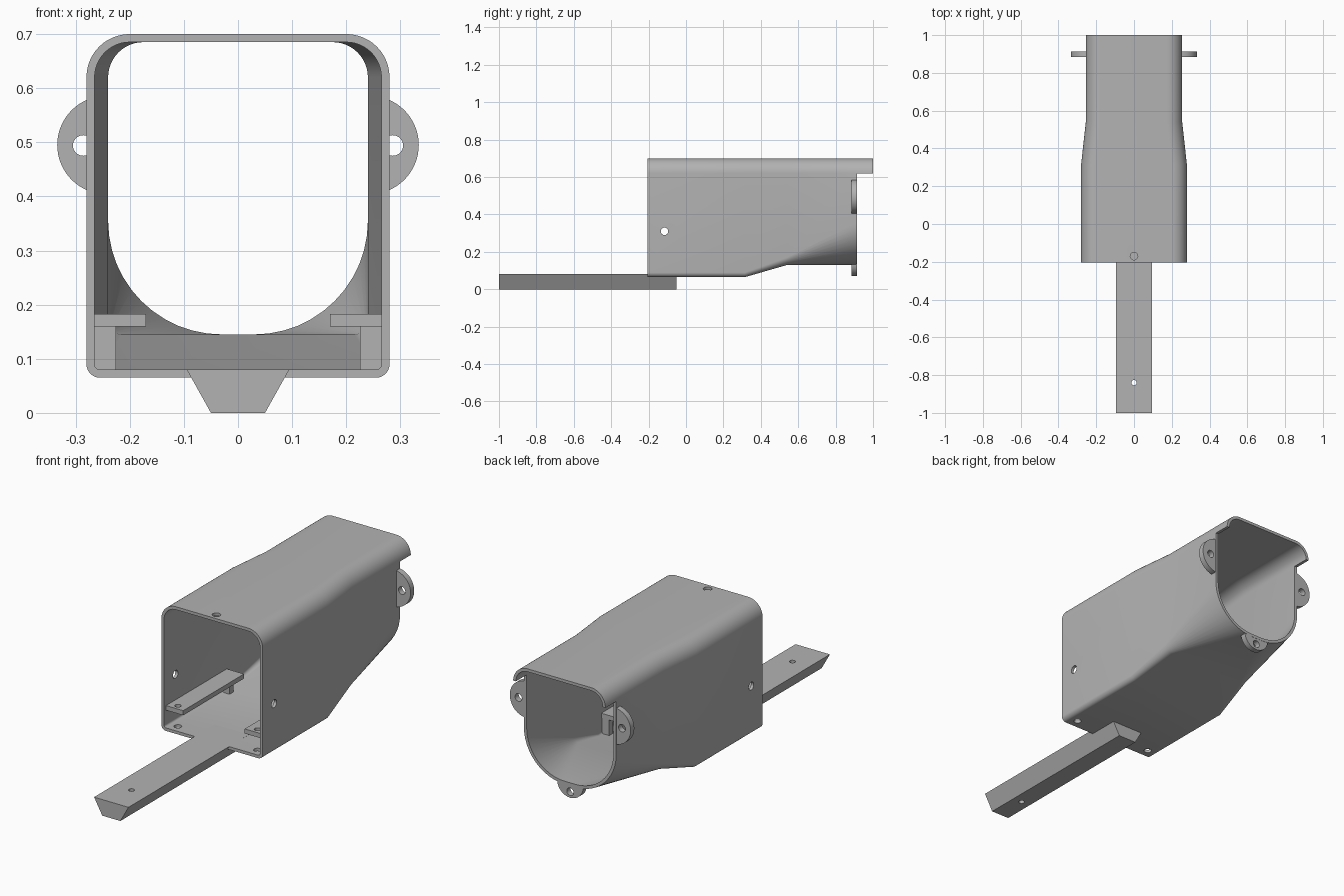
import bpy, bmesh
from math import sin, cos, pi
from mathutils import Vector

if "Cube" in bpy.data.objects:
    bpy.data.objects.remove(bpy.data.objects["Cube"])

grey = bpy.data.materials.new("plain grey")
grey.use_nodes = True
COLOUR = (0.45, 0.45, 0.45, 1)
grey.diffuse_color = COLOUR
grey.node_tree.nodes["Principled BSDF"].inputs["Base Color"].default_value = COLOUR

ARC = 12        # segments per rounded corner
WALL = 0.015


def finish(name, bm):
    bmesh.ops.recalc_face_normals(bm, faces=bm.faces)
    mesh = bpy.data.meshes.new(name)
    bm.to_mesh(mesh)
    bm.free()
    mesh.materials.append(grey)
    obj = bpy.data.objects.new(name, mesh)
    bpy.context.collection.objects.link(obj)
    return obj


def prism(name, profile, offset):
    """Extrude a closed 3D outline along an offset."""
    bm = bmesh.new()
    face = bm.faces.new([bm.verts.new(p) for p in profile])
    new = bmesh.ops.extrude_face_region(bm, geom=[face])["geom"]
    verts = [v for v in new if isinstance(v, bmesh.types.BMVert)]
    bmesh.ops.translate(bm, verts=verts, vec=offset)
    return finish(name, bm)


def box(name, low, high):
    (x0, y0, z0), (x1, y1, z1) = low, high
    base = [(x0, y0, z0), (x1, y0, z0), (x1, y1, z0), (x0, y1, z0)]
    return prism(name, base, (0, 0, z1 - z0))


def drill(obj, centre, axis, radius, depth):
    """Cut a round hole through obj, then discard the cutter."""
    bm = bmesh.new()
    bmesh.ops.create_cone(bm, cap_ends=True, segments=24, radius1=radius,
                          radius2=radius, depth=depth)
    turn = Vector((0, 0, 1)).rotation_difference(Vector(axis)).to_matrix()
    bmesh.ops.rotate(bm, verts=bm.verts, matrix=turn)
    bmesh.ops.translate(bm, verts=bm.verts, vec=centre)
    cutter = finish("hole_cutter", bm)
    cutter.hide_render = True
    mod = obj.modifiers.new("hole", "BOOLEAN")
    mod.operation, mod.solver, mod.object = "DIFFERENCE", "EXACT", cutter
    bpy.context.view_layer.objects.active = obj
    bpy.ops.object.modifier_apply(modifier=mod.name)
    bpy.data.objects.remove(cutter)


def section(y, half, low, r_low, inset):
    """Rounded cross-section, beginning with the two top corners."""
    half, low, top = half - inset, low + inset, 0.70 - inset
    r_top, r_low = 0.08 - inset, r_low - inset
    corners = [(half - r_top, top - r_top, r_top), (r_top - half, top - r_top, r_top),
               (r_low - half, low + r_low, r_low), (half - r_low, low + r_low, r_low)]
    pts = []
    for k, (cx, cz, r) in enumerate(corners):
        for i in range(ARC + 1):
            a = (k + i / ARC) * pi / 2
            pts.append((cx + r * cos(a), y, cz + r * sin(a)))
    return pts


# Housing: square front lofted to a round-bottomed rear, with a longer top hood
STATIONS = [(-0.205, 0.28, 0.065, 0.025), (0.315, 0.28, 0.065, 0.025),
            (0.54, 0.255, 0.13, 0.04), (0.915, 0.255, 0.13, 0.225)]
bm = bmesh.new()
outer, inner = ([[bm.verts.new(p) for p in section(*s, inset)] for s in STATIONS]
                for inset in (0, WALL))
hood = 2 * (ARC + 1)
hood_outer, hood_inner = ([bm.verts.new((v.co.x, 1.0, v.co.z)) for v in rings[-1][:hood]]
                          for rings in (outer, inner))
count = len(outer[0])


def strip(a, b, i, j):
    bm.faces.new((a[i], a[j], b[j], b[i]))


for i in range(count):
    j = (i + 1) % count
    for rings in (outer, inner):
        for a, b in zip(rings, rings[1:]):
            strip(a, b, i, j)
    strip(outer[0], inner[0], i, j)
    if i < hood - 1:
        strip(outer[-1], hood_outer, i, j)
        strip(inner[-1], hood_inner, i, j)
        strip(hood_outer, hood_inner, i, j)
    else:
        strip(outer[-1], inner[-1], i, j)
for i in (0, hood - 1):
    bm.faces.new((outer[-1][i], hood_outer[i], hood_inner[i], inner[-1][i]))
housing = finish("housing", bm)

drill(housing, (0, -0.115, 0.31), (1, 0, 0), 0.02, 1)
drill(housing, (0, -0.17, 0.69), (0, 0, 1), 0.02, 0.1)
for side in (-1, 1):
    drill(housing, (side * 0.22, -0.16, 0.07), (0, 0, 1), 0.018, 0.1)

# Tapered tongue reaching forward under the floor
tongue = prism("tongue", [(-0.05, -1, 0), (0.05, -1, 0), (0.095, -1, 0.0805),
                          (-0.095, -1, 0.0805)], (0, 0.95, 0))
drill(tongue, (0, -0.84, 0.04), (0, 0, 1), 0.014, 0.3)
parts = [housing, tongue]


def tab(name, cx, cz, start, radius, hole):
    """Half-round mounting ear with a screw hole."""
    outline = [(cx + radius * cos(start + pi * i / 32), 0.885,
                cz + radius * sin(start + pi * i / 32)) for i in range(33)]
    ear = prism(name, outline, (0, 0.029, 0))
    drill(ear, (hole[0], 0.9, hole[1]), (0, 1, 0), 0.019, 0.2)
    parts.append(ear)


tab("bottom_tab", 0, 0.142, pi, 0.072, (0, 0.1))

# Mirrored ears, inner ledges and ledge legs
for side, label in ((-1, "right"), (1, "left")):
    tab(label + "_tab", side * 0.243, 0.495, -side * pi / 2, 0.091, (side * 0.286, 0.494))
    xs = sorted((side * 0.17, side * 0.268))
    ledge = box(label + "_ledge", (xs[0], -0.19, 0.16), (xs[1], 0.29, 0.183))
    drill(ledge, (side * 0.22, -0.16, 0.17), (0, 0, 1), 0.015, 0.1)
    xs = sorted((side * 0.225, side * 0.268))
    leg = box(label + "_ledge_leg", (xs[0], 0.255, 0.075), (xs[1], 0.285, 0.161))
    parts += [ledge, leg]

# Smooth curves, crisp edges
bpy.ops.object.select_all(action="DESELECT")
for obj in parts:
    obj.select_set(True)
bpy.context.view_layer.objects.active = housing
bpy.ops.object.shade_smooth_by_angle(angle=pi / 6)
